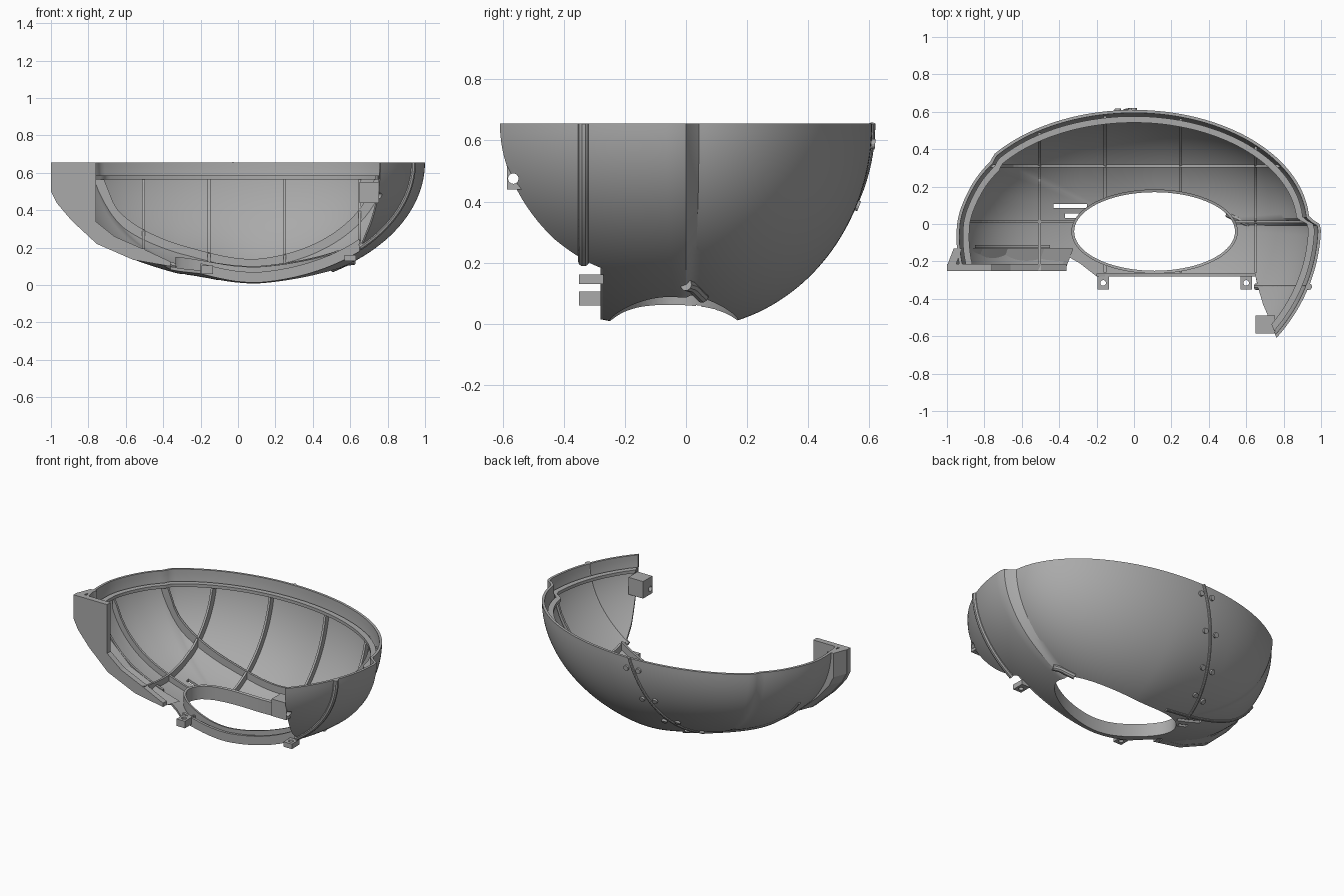
import bpy, bmesh, math
from mathutils import Vector

cube = bpy.data.objects.get("Cube")
if cube:
    bpy.data.objects.remove(cube)

TOP, DEPTH, BACK, FRONT = 0.655, 0.675, 0.61, 0.94

grey = bpy.data.materials.new("plain grey")
grey.use_nodes = True
grey.diffuse_color = (0.4, 0.4, 0.4, 1)
grey.node_tree.nodes["Principled BSDF"].inputs["Base Color"].default_value = (0.4, 0.4, 0.4, 1)


def make(name, verts, faces):
    mesh = bpy.data.meshes.new(name)
    mesh.from_pydata(verts, [], faces)
    bm = bmesh.new()
    bm.from_mesh(mesh)
    bmesh.ops.recalc_face_normals(bm, faces=bm.faces)
    bm.to_mesh(mesh)
    bm.free()
    mesh.materials.append(grey)
    ob = bpy.data.objects.new(name, mesh)
    bpy.context.collection.objects.link(ob)
    return ob


def activate(ob):
    bpy.ops.object.select_all(action='DESELECT')
    ob.select_set(True)
    bpy.context.view_layer.objects.active = ob


def smooth(ob):
    activate(ob)
    bpy.ops.object.shade_smooth_by_angle(angle=math.radians(30))


def cut(ob, *cutters):
    activate(ob)
    for c in cutters:
        mod = ob.modifiers.new("cut", 'BOOLEAN')
        mod.operation, mod.solver, mod.object = 'DIFFERENCE', 'EXACT', c
        bpy.ops.object.modifier_apply(modifier=mod.name)


def prism(name, pts, lo, hi, axis=2):
    """Extrude a flat outline along x, y or z."""
    n = len(pts)
    place = (lambda p, q, h: (h, p, q), lambda p, q, h: (p, h, q), lambda p, q, h: (p, q, h))[axis]
    verts = [place(p, q, h) for h in (lo, hi) for p, q in pts]
    faces = [range(n), range(n, 2 * n)]
    faces += [(i, (i + 1) % n, n + (i + 1) % n, n + i) for i in range(n)]
    return make(name, verts, faces)


def box(name, x0, x1, y0, y1, z0, z1):
    return prism(name, [(x0, y0), (x1, y0), (x1, y1), (x0, y1)], z0, z1)


def oval(cx, cy, rx, ry, n=72):
    return [(cx + rx * math.cos(math.tau * i / n), cy + ry * math.sin(math.tau * i / n)) for i in range(n)]


def ease(t):
    t = min(1, max(0, t))
    return t * t * (3 - 2 * t)


def radii(a):
    """Half width and half length of the rim at angle a, with its two steps."""
    half = 1 - 0.062 * ease((a + 0.02) / 0.09) if math.cos(a) > 0 else 0.945
    b = a % math.tau
    k = 1 - 0.02 * ease((b - 2.49) / 0.05) + 0.035 * ease((b - 2.8) / 0.6)
    if math.cos(a) > 0:
        k = 1
    return half * k, (BACK if math.sin(a) > 0 else FRONT) * k


def plan(a, d=0):
    """Rim outline at angle a, moved inward by d."""
    c, s = math.cos(a), math.sin(a)
    half, deep = radii(a)
    n = Vector((c / half, s / deep)).normalized()
    return half * c - d * n.x, deep * s - d * n.y


def lift(x):
    """The floor is shallower toward the right end."""
    return 0.045 * ease((0.14 - x) / 0.44) * ease((x + 0.9) / 0.5)


def height(x, y, d=0):
    """Bowl surface height, d inside the outer skin."""
    half, deep = radii(math.atan2(y / (BACK if y > 0 else FRONT), x / 0.96))
    q = math.sqrt(max(0, 1 - (x / (half - d)) ** 2 - (y / (deep - d)) ** 2))
    return TOP - (DEPTH - d - lift(x)) * q


# Cutters: open front, floor opening, floor slots
open_front = prism("front_cutter", [(-1.3, -0.25), (-0.4, -0.25), (-0.36, -0.17), (-0.29, -0.21),
                   (-0.2, -0.28), (0.65, -0.28), (0.66, -0.33), (0.69, -0.43), (0.72, -0.5),
                   (0.745, -0.56), (0.762, -0.61), (0.762, -1.2), (-1.3, -1.2)], -0.3, 1)
opening = prism("opening_cutter", oval(0.11, -0.04, 0.43, 0.21), -0.3, 0.4)
slots = [box("slot_cutter", -0.43, -0.25, 0.085, 0.108, -0.3, 0.5),
         box("slot_cutter", -0.37, -0.28, 0.033, 0.055, -0.3, 0.5)]
side_hole = prism("hole_cutter", oval(-0.565, 0.475, 0.017, 0.017, 24), 0.5, 1.2, axis=0)

# Bowl shell
N, M = 180, 36
verts, faces = [], []
for j in range(M + 1):
    phi = j / M * 1.5
    for i in range(N):
        x, y = (v * math.cos(phi) for v in plan(-math.pi + math.tau * i / N))
        verts.append((x, y, TOP - (DEPTH - lift(x)) * math.sin(phi)))
for j in range(M):
    for i in range(N):
        k = (i + 1) % N
        faces.append((j * N + i, j * N + k, j * N + N + k, j * N + N + i))
shell = make("bowl_shell", verts, faces)
# keep the normals pointing outward so the wall grows inward
if sum(p.normal.dot(p.center - Vector((0, 0, TOP))) for p in shell.data.polygons) < 0:
    shell.data.flip_normals()
activate(shell)
wall = shell.modifiers.new("wall", 'SOLIDIFY')
wall.thickness, wall.offset = 0.016, -1
bpy.ops.object.modifier_apply(modifier="wall")
cut(shell, open_front, opening, side_hole, *slots)
smooth(shell)


def tube(name, rings):
    """Join a closed loop of four-cornered sections."""
    n = len(rings)
    fs = []
    for i in range(n):
        k = (i + 1) % n
        fs += [(4 * i + e, 4 * i + (e + 1) % 4, 4 * k + (e + 1) % 4, 4 * k + e) for e in range(4)]
    return make(name, [v for ring in rings for v in ring], fs)


# Inner ledge following the rim
corners = ((0.034, 0.565), (0.068, 0.565), (0.068, 0.585), (0.034, 0.585))
ledge = tube("rim_ledge", [[(*plan(-math.pi + math.tau * i / N, d), z) for d, z in corners] for i in range(N)])
cut(ledge, open_front)
smooth(ledge)

# Raised collar round the floor opening
smooth(tube("opening_collar", [
    [(*p, height(*p) + h) for p, h in ((inner, 0.003), (outer, 0.003), (outer, 0.085), (inner, 0.085))]
    for inner, outer in zip(oval(0.11, -0.04, 0.43, 0.21), oval(0.11, -0.04, 0.445, 0.225))]))


def rib(name, axis, pos, lo, hi, d0=0.012, d1=0.05, t=0.007, trim=True):
    """Thin upright rib on the inner wall in the plane axis = pos."""
    vs, n = [], 60
    for i in range(n + 1):
        u = lo + (hi - lo) * i / n
        for side in (-t, t):
            for d in (d0, d1):
                x, y = (pos, u) if axis == 0 else (u, pos)
                z = min(height(x, y, d), 0.575)
                vs.append((x + side, y, z) if axis == 0 else (x, y + side, z))
    fs = [(0, 1, 3, 2), (4 * n, 4 * n + 1, 4 * n + 3, 4 * n + 2)]
    for i in range(n):
        a, b = 4 * i, 4 * i + 4
        fs += [(a + p, a + q, b + q, b + p) for p, q in ((0, 1), (1, 3), (3, 2), (2, 0))]
    ob = make(name, vs, fs)
    if trim:
        cut(ob, open_front, opening)


for x in (-0.505, -0.155, 0.25, 0.65):
    edge = BACK * math.sqrt(1 - (x / 0.938) ** 2)
    rib("upright_rib", 0, x, -0.26, edge - 0.025)
for y in (0.31, 0.012):
    edge = 0.938 * math.sqrt(1 - (y / BACK) ** 2)
    rib("cross_rib", 1, y, -edge + 0.035, edge - 0.025)
rib("side_rib", 1, -0.12, -0.85, -0.45, d1=0.035)
rib("front_lip", 1, -0.272, -0.2, 0.65, d0=0.0, d1=0.055, t=0.008, trim=False)

# Closing wall at the right end of the bowl, with a tapered flange along its outer edge
outer = [(-1, TOP), (-1, 0.5), (-0.97, 0.44), (-0.89, 0.345), (-0.755, 0.22), (-0.56, 0.135), (-0.36, 0.1)]
prism("end_wall", outer + [(-0.36, 0.125), (-0.5, 0.19), (-0.66, 0.26), (-0.76, 0.34), (-0.76, TOP)],
      -0.252, -0.215, axis=1)
inner = [(x + 0.045, z + 0.01) for x, z in outer[1:-1]]
flange = prism("end_wall_flange", outer + inner[::-1] + [(-0.955, TOP)], -0.225, -0.13, axis=1)
for v in flange.data.vertices:
    if v.co.y > -0.2:
        v.co.x += 0.036


def bead(name, pts, r):
    """Rounded strip along a path."""
    cu = bpy.data.curves.new(name, 'CURVE')
    cu.dimensions, cu.bevel_depth, cu.bevel_resolution, cu.use_fill_caps = '3D', r, 3, True
    sp = cu.splines.new('POLY')
    sp.points.add(len(pts) - 1)
    for p, co in zip(sp.points, pts):
        p.co = (*co, 1)
    cu.materials.append(grey)
    ob = bpy.data.objects.new(name, cu)
    bpy.context.collection.objects.link(ob)
    activate(ob)
    bpy.ops.object.convert(target='MESH')
    smooth(bpy.context.object)


def seam(p, side=0):
    """Point on the back seam, which drifts toward the right end lower down."""
    x = side - 0.02 - 0.24 * p
    y = BACK * math.sqrt(max(0, math.cos(p) ** 2 - (x / 0.945) ** 2))
    return Vector((x, y, TOP - (DEPTH - lift(x)) * math.sin(p)))


# Outer beads
bead("back_seam", [seam(1.18 * i / 24) for i in range(25)], 0.01)
path = [(-0.1 - 0.75 * i / 24, 0.17 - 0.11 * i / 24) for i in range(25)]
bead("floor_seam", [(x, y, height(x, y)) for x, y in path], 0.01)
side = math.sqrt(1 - (0.335 / FRONT) ** 2)
bead("side_bead", [(side * math.cos(p), -0.335, TOP - DEPTH * side * math.sin(p))
                   for p in [0.8 * i / 20 for i in range(21)]], 0.018)
path = [(0.62 - 0.12 * i / 6, 0.055 * i / 6) for i in range(7)]
bead("opening_stub", [(x, y, height(x, y)) for x, y in path], 0.02)

# Bolt heads beside the back seam
for p in (0.1, 0.42, 0.74, 1.0):
    for offset in (-0.042, 0.042):
        spot = seam(p, offset)
        normal = Vector((spot.x, spot.y / BACK ** 2, (spot.z - TOP) / DEPTH ** 2))
        bpy.ops.mesh.primitive_cylinder_add(vertices=12, radius=0.017, depth=0.024, location=spot,
                                            rotation=normal.to_track_quat('Z', 'Y').to_euler())
        bpy.context.object.name = "bolt_head"
        bpy.context.object.data.materials.append(grey)

# Mounting tabs with screw holes
for x, z, thick in ((-0.165, 0.06, 0.045), (0.6, 0.13, 0.032)):
    tab = box("mounting_tab", x - 0.03, x + 0.03, -0.35, -0.27, z, z + thick)
    hole = prism("hole_cutter", oval(x, -0.315, 0.015, 0.015, 20), z - 0.1, z + 0.2)
    cut(tab, hole)
    bpy.data.objects.remove(hole)
block = box("side_block", 0.65, 0.755, -0.585, -0.49, 0.44, 0.55)
cut(block, side_hole)

for c in (open_front, opening, side_hole, *slots):
    bpy.data.objects.remove(c)
